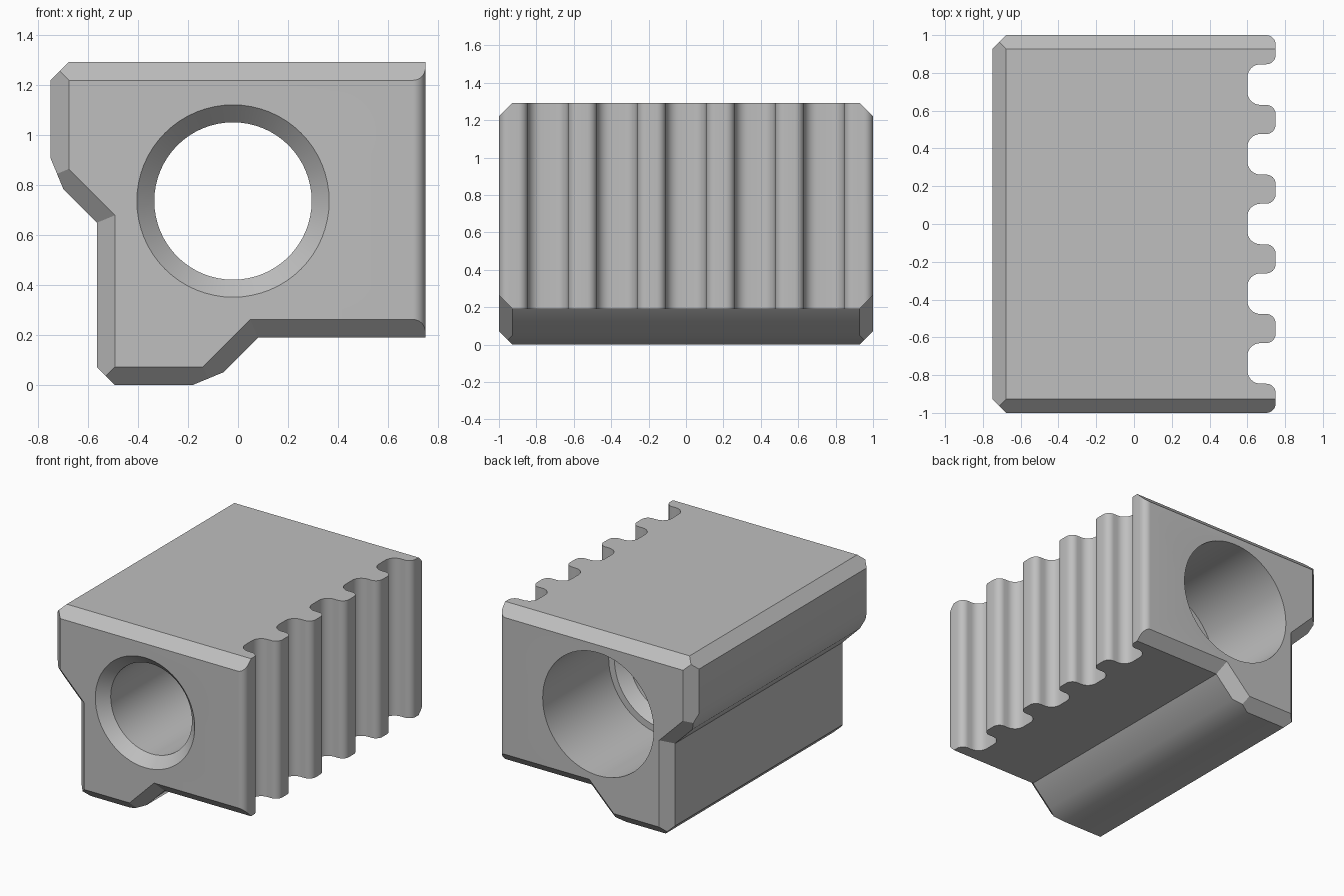
import bpy, bmesh, math
from mathutils import Vector

if "Cube" in bpy.data.objects:
    bpy.data.objects.remove(bpy.data.objects["Cube"], do_unlink=True)

metal = bpy.data.materials.new("grey_metal")
metal.use_nodes = True
grey = (0.52, 0.52, 0.52, 1)
metal.diffuse_color = grey
metal.node_tree.nodes["Principled BSDF"].inputs["Base Color"].default_value = grey


def loft(name, rings):
    """Closed solid through a list of equal-length point rings."""
    bm = bmesh.new()
    loops = [[bm.verts.new(p) for p in ring] for ring in rings]
    n = len(loops[0])
    for a, b in zip(loops, loops[1:]):
        for i in range(n):
            j = (i + 1) % n
            bm.faces.new((a[i], a[j], b[j], b[i]))
    bm.faces.new(loops[0])
    bm.faces.new(loops[-1])
    bmesh.ops.recalc_face_normals(bm, faces=bm.faces)
    mesh = bpy.data.meshes.new(name)
    bm.to_mesh(mesh)
    bm.free()
    mesh.materials.append(metal)
    obj = bpy.data.objects.new(name, mesh)
    bpy.context.collection.objects.link(obj)
    return obj


def at_y(points, y):
    return [(p[0], y, p[1]) for p in points]


def inset(points, d):
    """Mitred inset of a counterclockwise outline."""
    out = []
    for i, p in enumerate(points):
        u = (p - points[i - 1]).normalized()
        v = (points[(i + 1) % len(points)] - p).normalized()
        nu, nv = Vector((-u.y, u.x)), Vector((-v.y, v.x))
        out.append(p + (nu + nv) * d / (1 + nu.dot(nv)))
    return out


def cut(target, cutter):
    cutter.hide_render = True
    mod = target.modifiers.new("cut", 'BOOLEAN')
    mod.operation = 'DIFFERENCE'
    mod.solver = 'EXACT'
    mod.object = cutter
    bpy.context.view_layer.objects.active = target
    bpy.ops.object.modifier_apply(modifier=mod.name)
    bpy.data.objects.remove(cutter, do_unlink=True)


# Body: stepped profile with both end rims chamfered
C = 0.073
outline = [Vector(p) for p in (
    (-0.565, 0), (-0.11, 0), (0.08, 0.19), (0.9, 0.19),
    (0.9, 1.293), (-0.75, 1.293), (-0.75, 0.835), (-0.565, 0.65))]
rim = inset(outline, C)
body = loft("jaw_block", [at_y(rim, -1), at_y(outline, C - 1),
                          at_y(outline, 1 - C), at_y(rim, 1)])

# Chamfers along the long convex edges
for i in (0, 1, 5, 6):
    p = outline[i]
    a = p + (outline[i - 1] - p).normalized() * C
    b = p + (outline[(i + 1) % len(outline)] - p).normalized() * C
    along = (b - a).normalized() * 0.05
    away = (p - (a + b) / 2).normalized() * 0.15
    quad = [a - along, b + along, b + along + away, a - along + away]
    cut(body, loft("edge_cutter", [at_y(quad, -1.2), at_y(quad, 1.2)]))


# Rounded teeth on the right side
def arc(x, y, r, start, end, steps=8):
    angles = [math.radians(start + (end - start) * k / steps) for k in range(steps + 1)]
    return [(x + r * math.cos(t), y + r * math.sin(t)) for t in angles]


TIP, ROOT, HALF, PITCH = 0.05, 0.07, 0.1075, 0.369
tip_x, root_x = 0.75 - TIP, 0.6 + ROOT
comb = [(tip_x, -1.1)] + arc(tip_x, TIP - 1, TIP, -90, 0)
for k in range(-2, 3):
    lo, hi = k * PITCH - HALF, k * PITCH + HALF
    comb += arc(tip_x, lo - TIP, TIP, 0, 90)
    comb += arc(root_x, lo + ROOT, ROOT, -90, -180)
    comb += arc(root_x, hi - ROOT, ROOT, -180, -270)
    comb += arc(tip_x, hi + TIP, TIP, -90, 0)
comb += arc(tip_x, 1 - TIP, TIP, 0, 90) + [(tip_x, 1.1), (1.1, 1.1), (1.1, -1.1)]
cut(body, loft("tooth_cutter", [[(x, y, z) for x, y in comb] for z in (-0.2, 1.5)]))

# Stepped bore: front countersink, narrow hole, countersunk shoulder, wide rear bore
bore = [(-1.05, 0.435), (-0.93, 0.315), (0.2, 0.315),
        (0.27, 0.385), (0.27, 0.43), (1.1, 0.43)]
cut(body, loft("bore_cutter", [at_y(arc(-0.02, 0.737, r, 0, 354.375, 63), y)
                               for y, r in bore]))

# Smooth curved walls, crisp edges
bpy.ops.object.select_all(action='DESELECT')
body.select_set(True)
bpy.context.view_layer.objects.active = body
bpy.ops.object.shade_smooth_by_angle(angle=math.radians(30))
